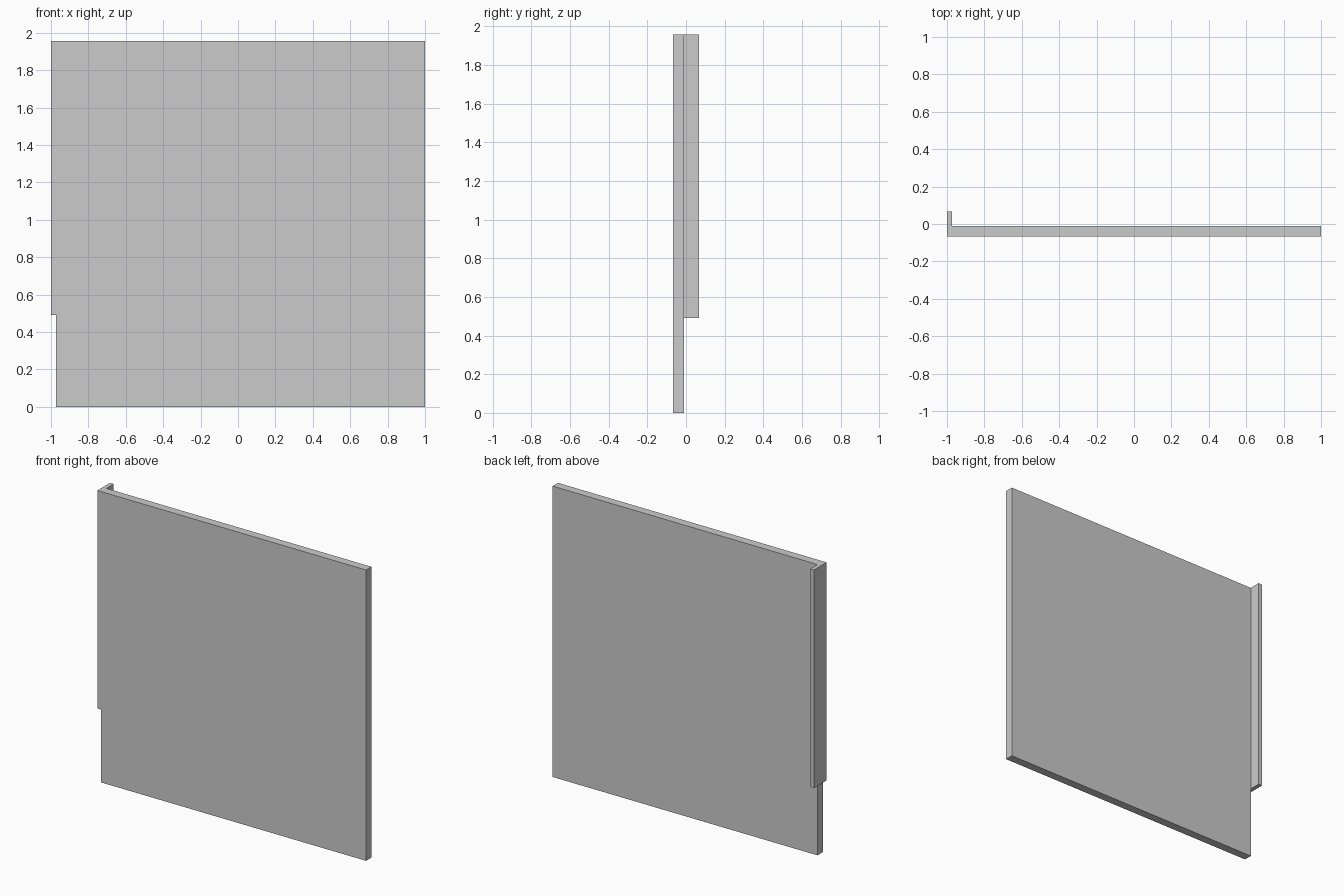
import bpy, bmesh
from mathutils import Vector

if "Cube" in bpy.data.objects:
    bpy.data.objects.remove(bpy.data.objects["Cube"])

TOP, NOTCH = 1.957, 0.49        # full height, underside of the side return
FRONT, BACK, RETURN = -0.067, -0.01, 0.067
LEFT, INNER, RIGHT = -1.0, -0.972, 1.0


def extrude_face(bm, test, offset):
    """Extrude the single face whose centre passes the test."""
    face = next(f for f in bm.faces if test(f.calc_center_median(), f.normal))
    new = bmesh.ops.extrude_face_region(bm, geom=[face])["geom"]
    verts = [g for g in new if isinstance(g, bmesh.types.BMVert)]
    bmesh.ops.translate(bm, verts=verts, vec=Vector(offset))
    bm.normal_update()


bm = bmesh.new()

# Main slab
bmesh.ops.create_cube(bm, size=1)
for v in bm.verts:
    v.co = (INNER if v.co.x < 0 else RIGHT,
            FRONT if v.co.y < 0 else BACK,
            0 if v.co.z < 0 else TOP)
bmesh.ops.bisect_plane(bm, geom=bm.verts[:] + bm.edges[:] + bm.faces[:],
                       plane_co=(0, 0, NOTCH), plane_no=(0, 0, 1))
bm.normal_update()

# Left edge extension above the notch, then the return turned to the back
extrude_face(bm, lambda c, n: n.x < -0.9 and c.z > NOTCH, (LEFT - INNER, 0, 0))
extrude_face(bm, lambda c, n: n.y > 0.9 and c.x < INNER, (0, RETURN - BACK, 0))

# Merge flat regions into clean faces
bmesh.ops.dissolve_limit(bm, angle_limit=0.01, verts=bm.verts[:], edges=bm.edges[:])
bmesh.ops.recalc_face_normals(bm, faces=bm.faces[:])

mesh = bpy.data.meshes.new("panel_with_side_return")
bm.to_mesh(mesh)
bm.free()
bpy.context.collection.objects.link(bpy.data.objects.new("panel_with_side_return", mesh))
